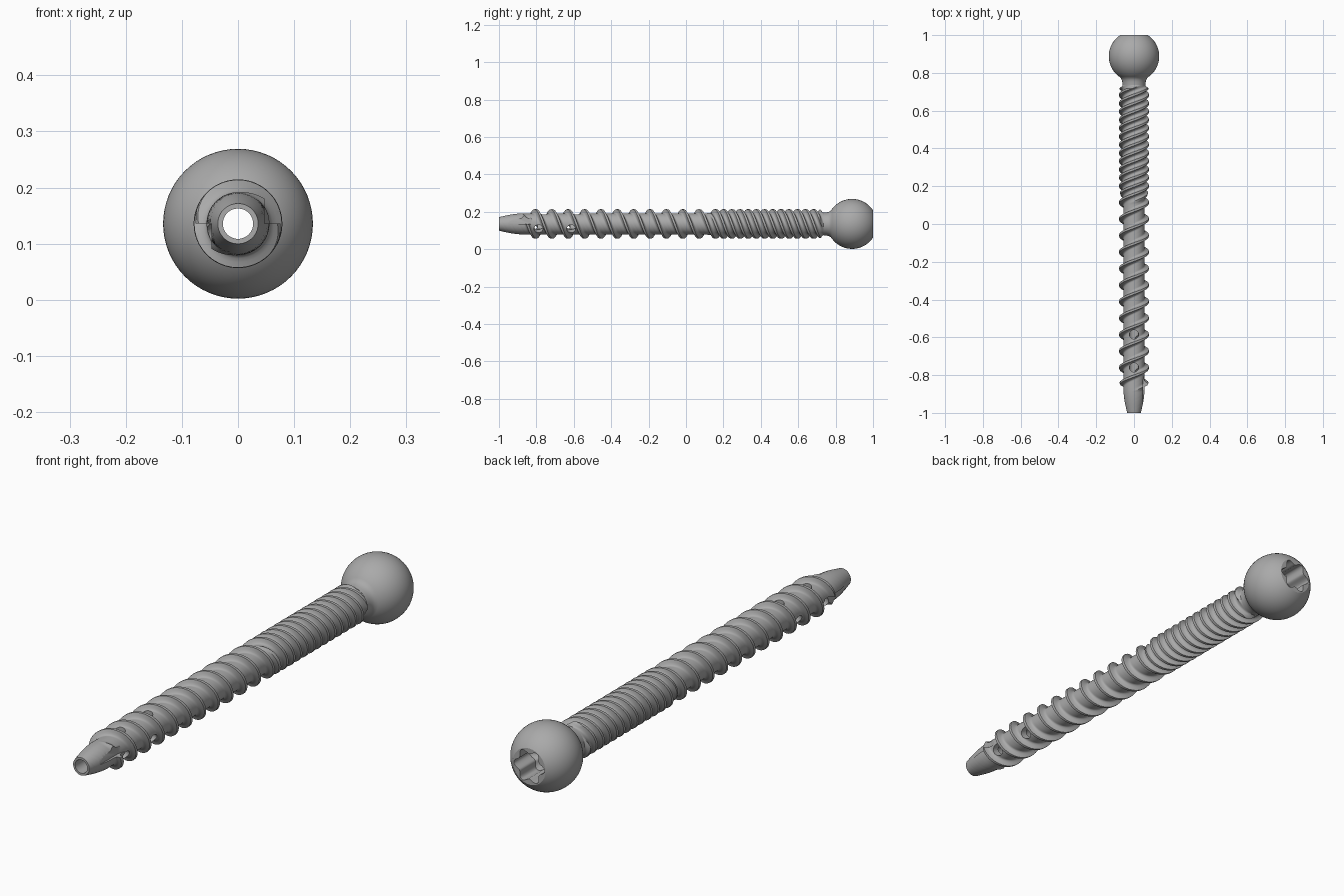
import bpy
import bmesh
from math import pi, radians, sin, cos, sqrt
from mathutils import Vector, Matrix

AXIS_Z = 0.1355          # height of the screw axis
BALL_R, BALL_Y = 0.1335, 0.888
CORE, CREST = 0.056, 0.079
BORE = 0.027
LEAD, PHASE = 0.175, 0.0265
NECK_Y = 0.735

if "Cube" in bpy.data.objects:
    bpy.data.objects.remove(bpy.data.objects["Cube"])

steel = bpy.data.materials.new("brushed steel grey")
steel.use_nodes = True
GREY = (0.4, 0.4, 0.4, 1)
steel.diffuse_color = GREY
steel.node_tree.nodes["Principled BSDF"].inputs["Base Color"].default_value = GREY


def ramp(v, a, b):
    t = min(max((v - a) / (b - a), 0), 1)
    return t * t * (3 - 2 * t)


def ring(y, r, n=64):
    return [Vector((r * cos(2 * pi * i / n), y, r * sin(2 * pi * i / n))) for i in range(n)]


def add_loft(bm, rings):
    """Skin a closed solid through a row of equal-sized rings."""
    rows = [[bm.verts.new(p) for p in pts] for pts in rings]
    n = len(rows[0])
    for a, b in zip(rows, rows[1:]):
        for i in range(n):
            j = (i + 1) % n
            bm.faces.new((a[i], a[j], b[j], b[i]))
    bm.faces.new(rows[0])
    bm.faces.new(rows[-1])


def make_object(name, bm):
    bmesh.ops.recalc_face_normals(bm, faces=bm.faces)
    mesh = bpy.data.meshes.new(name)
    bm.to_mesh(mesh)
    bm.free()
    mesh.materials.append(steel)
    obj = bpy.data.objects.new(name, mesh)
    obj.location.z = AXIS_Z
    bpy.context.collection.objects.link(obj)
    return obj


def solid(name, rings):
    bm = bmesh.new()
    add_loft(bm, rings)
    return make_object(name, bm)


def finish(obj, cutters):
    """Cut the openings, bake them in and shade."""
    for c in cutters:
        c.hide_render = True
        mod = obj.modifiers.new(c.name, "BOOLEAN")
        mod.object, mod.operation, mod.solver = c, "DIFFERENCE", "EXACT"
    bpy.ops.object.select_all(action="DESELECT")
    obj.select_set(True)
    bpy.context.view_layer.objects.active = obj
    bpy.ops.object.convert(target="MESH")
    bpy.ops.object.shade_smooth_by_angle(angle=radians(32))


# Threaded shaft: one section that turns as it travels; two starts become four
half = [(12, 0.97), (18, 0.55), (24, 0.25), (32, 0.06), (40, 0)]
thread = [(-a, h) for a, h in reversed(half)] + [(0, 1)] + half


def shaft_section(y):
    core = CORE + 0.004 * ramp(y, 0.1, 0.2)
    if y < -0.87:
        core = 0.036 + (CORE - 0.036) * sin((y + 1) / 0.13 * pi / 2)
    run = ramp(y, -0.89, -0.83) * (1 - ramp(y, 0.715, NECK_Y))
    extra = ramp(y, 0.1, 0.19)
    turn = -2 * pi * (y - PHASE) / LEAD
    pts = []
    for k in range(4):
        size = run * (extra if k % 2 else 1)
        for a, h in thread:
            t = turn + k * pi / 2 + radians(a)
            r = core + (CREST - core) * h * size
            pts.append(Vector((r * cos(t), y, r * sin(t))))
    return pts


steps = 386
shaft = solid("threaded_shaft",
              [shaft_section(-1 + (NECK_Y + 1) * i / steps) for i in range(steps + 1)])

# Ball head with filleted neck
rings = [ring(NECK_Y, 0.061), ring(0.752, 0.062), ring(0.764, 0.065), ring(0.773, 0.070)]
first, last = -0.108, 1 - BALL_Y
for i in range(33):
    a = pi * i / 32
    d = (first + last) / 2 - (last - first) / 2 * cos(a)
    rings.append(ring(BALL_Y + d, sqrt(BALL_R ** 2 - d * d)))
head = solid("ball_head", rings)

# Full-length bore
bore = solid("bore_cutter", [ring(-1.1, BORE, 48), ring(1.1, BORE, 48)])


# Six-lobed driver socket with a tapered floor
def lobes(y, s):
    pts = []
    for i in range(72):
        t = 2 * pi * i / 72
        r = s * (0.0595 + 0.0095 * cos(6 * t))
        pts.append(Vector((r * cos(t), y, r * sin(t))))
    return pts


socket = solid("socket_cutter", [lobes(0.875, 0.3), lobes(0.9, 1), lobes(1.05, 1)])

# Cross holes stepping around the shaft between the threads
bm = bmesh.new()
for y in (-0.76, -0.585):
    for k in range(3):
        turn = Matrix.Rotation(radians(120 * k), 3, "Y")
        pts = [[turn @ Vector((p.x, p.z, d)) + Vector((0, y - 0.029 * k, 0))
                for p in ring(0, 0.024, 24)] for d in (0.018, 0.12)]
        add_loft(bm, pts)
holes = make_object("cross_hole_cutter", bm)

# Two opposite cutting flutes behind the tip
bm = bmesh.new()
for s in (1, -1):
    add_loft(bm, [[Vector((s * x, y, s * z)) for x, z in
                   ((x0, 0), (0.12, 0), (0.12, 0.12), (x0, 0.12))]
                  for y, x0 in ((-0.95, 0.047), (-0.83, 0.047), (-0.79, 0.06), (-0.77, 0.08))])
flutes = make_object("flute_cutter", bm)

finish(shaft, [bore, holes, flutes])
finish(head, [bore, socket])
for cutter in (bore, socket, holes, flutes):
    bpy.data.objects.remove(cutter)
